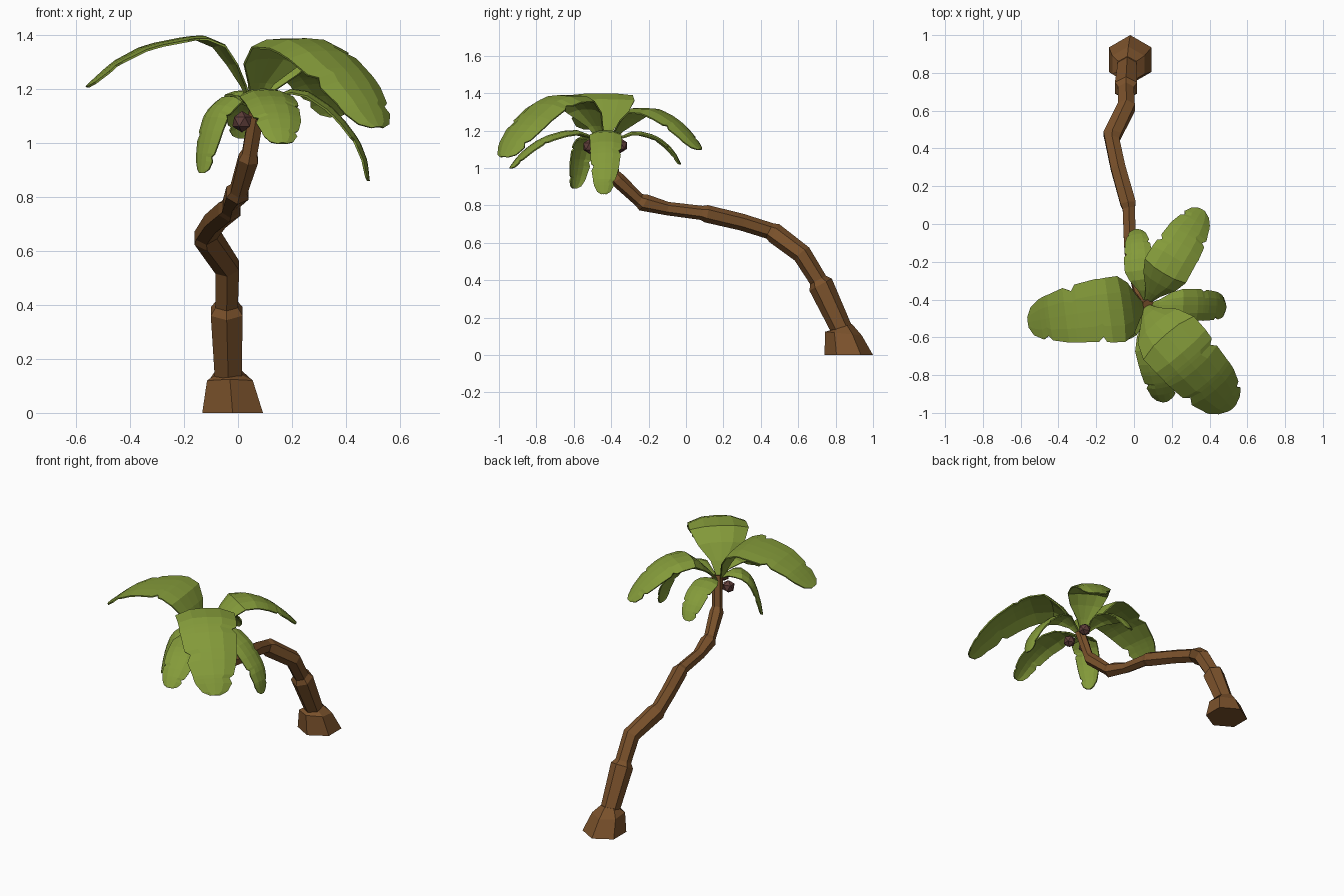
import bpy, bmesh, math
from mathutils import Vector

if "Cube" in bpy.data.objects:
    bpy.data.objects.remove(bpy.data.objects["Cube"])


def material(name, rgb):
    m = bpy.data.materials.new(name)
    m.diffuse_color = (*rgb, 1)
    m.use_nodes = True
    m.node_tree.nodes["Principled BSDF"].inputs["Base Color"].default_value = m.diffuse_color
    return m


BARK = material("bark brown", (0.20, 0.085, 0.025))
LEAF = material("leaf green", (0.23, 0.325, 0.042))
NUT = material("coconut brown", (0.115, 0.048, 0.042))


def finish(bm, name, mat):
    bmesh.ops.recalc_face_normals(bm, faces=bm.faces)
    me = bpy.data.meshes.new(name)
    bm.to_mesh(me)
    bm.free()
    me.materials.append(mat)
    ob = bpy.data.objects.new(name, me)
    bpy.context.collection.objects.link(ob)
    return ob


def tube(name, rings, mat, sides=6):
    """Six-sided tube through rings of (centre, axis, radius)."""
    bm = bmesh.new()
    loops = []
    for c, axis, r in rings:
        c, axis = Vector(c), Vector(axis).normalized()
        u = Vector((1, 0, 0))
        u = (u - axis * u.dot(axis)).normalized()
        v = axis.cross(u)
        angles = [math.tau * (i + 0.5) / sides for i in range(sides)]
        loops.append([bm.verts.new(c + r * (math.cos(a) * u + math.sin(a) * v)) for a in angles])
    for a, b in zip(loops, loops[1:]):
        for i in range(sides):
            j = (i + 1) % sides
            bm.faces.new((a[i], a[j], b[j], b[i]))
    bm.faces.new(loops[0][::-1])
    bm.faces.new(loops[-1])
    return finish(bm, name, mat)


# Flared root block
tube("trunk_base", [((-0.02, 0.87, 0), (0, 0, 1), 0.13),
                    ((-0.03, 0.842, 0.115), (0, 0.1, 1), 0.098),
                    ((-0.035, 0.835, 0.15), (0, -0.3, 1), 0.055)], BARK)

# Bent trunk: (x, y, z, radius below the joint, radius above the joint)
path = [(-0.035, 0.85, 0.10, 0.056, 0.056),
        (-0.042, 0.715, 0.385, 0.068, 0.048),
        (-0.04, 0.62, 0.54, 0.052, 0.052),
        (-0.115, 0.465, 0.655, 0.055, 0.045),
        (-0.085, 0.30, 0.71, 0.045, 0.045),
        (-0.03, 0.10, 0.757, 0.047, 0.038),
        (-0.022, -0.10, 0.783, 0.036, 0.036),
        (0.0, -0.235, 0.82, 0.048, 0.036),
        (0.04, -0.375, 0.95, 0.042, 0.032),
        (0.075, -0.43, 1.15, 0.033, 0.033)]
pts = [Vector(p[:3]) for p in path]
rings = []
for i, p in enumerate(path):
    axis = ((pts[min(i + 1, len(pts) - 1)] - pts[i]).normalized()
            + (pts[i] - pts[max(i - 1, 0)]).normalized()).normalized()
    if p[3] == p[4]:
        rings.append((pts[i], axis, p[3]))
    else:  # stepped joint
        rings.append((pts[i] - axis * 0.01, axis, p[3]))
        rings.append((pts[i] + axis * 0.018, axis, p[4]))
tube("trunk", rings, BARK)

# Leaf outline: (position along the rib, left width, right width), with torn notches
OUTLINE = [(0, .12, .12), (.12, .35, .35), (.24, .78, .78), (.36, 1, 1),
           (.50, 1, .97), (.55, .97, .95), (.57, .80, .96), (.61, .94, .94),
           (.70, .88, .88), (.72, .87, .70), (.76, .83, .83), (.85, .68, .70),
           (.87, .52, .68), (.90, .60, .62), (.96, .42, .42), (1, .16, .16)]


def sample(points, t):
    """Position and tangent on a smooth curve through the rib points."""
    n = len(points) - 1
    i = min(int(t * n), n - 1)
    f = t * n - i
    p1, p2 = points[i], points[i + 1]
    m1 = (p2 - points[max(i - 1, 0)]) / 2
    m2 = (points[min(i + 2, n)] - p1) / 2
    pos = (p1 * (2 * f**3 - 3 * f**2 + 1) + m1 * (f**3 - 2 * f**2 + f)
           + p2 * (3 * f**2 - 2 * f**3) + m2 * (f**3 - f**2))
    return pos, (p2 - p1).normalized()


def frond(name, rib, half, droop):
    rib = [Vector(p) for p in rib]
    out = rib[-1] - rib[0]
    side = Vector((-out.y, out.x, 0)).normalized()
    bm = bmesh.new()
    rows = []
    for t, left, right in OUTLINE:
        pos, tan = sample(rib, t)
        up = tan.cross(side).normalized()
        row = []
        for w, d in ((left, 1), (left * .5, .3), (0, 0), (-right * .5, .3), (-right, 1)):
            row.append(bm.verts.new(pos + side * w * half - up * droop * half * d * abs(w)))
        rows.append(row)
    for a, b in zip(rows, rows[1:]):
        for i in range(4):
            bm.faces.new((a[i], b[i], b[i + 1], a[i + 1]))
    ob = finish(bm, name, LEAF)
    mod = ob.modifiers.new("thickness", "SOLIDIFY")
    mod.thickness = 0.008
    mod.offset = 0


# Three large upper fronds
frond("frond_left", [(.05, -.44, 1.14), (0, -.445, 1.27), (-.08, -.45, 1.38), (-.20, -.46, 1.39),
                     (-.40, -.49, 1.335), (-.56, -.52, 1.21)], 0.175, 0.06)
frond("frond_front_right", [(.06, -.44, 1.14), (.10, -.51, 1.29), (.19, -.61, 1.395), (.32, -.76, 1.345),
                            (.45, -.90, 1.20), (.52, -.975, 1.06)], 0.175, 0.22)
frond("frond_back_right", [(.07, -.41, 1.14), (.12, -.33, 1.25), (.17, -.24, 1.325), (.25, -.11, 1.285),
                           (.31, -.01, 1.205), (.36, .075, 1.10)], 0.125, 0.22)
# Four smaller lower fronds
frond("frond_right", [(.08, -.43, 1.13), (.18, -.43, 1.195), (.28, -.43, 1.18), (.39, -.43, 1.085),
                      (.465, -.435, .97), (.485, -.44, .86)], 0.085, 0.2)
frond("frond_back", [(.06, -.40, 1.13), (.04, -.31, 1.185), (.025, -.23, 1.19), (.02, -.14, 1.155),
                     (.015, -.07, 1.09), (.01, -.03, 1.02)], 0.075, 0.2)
frond("frond_front", [(.07, -.45, 1.13), (.09, -.56, 1.195), (.11, -.68, 1.19), (.135, -.79, 1.145),
                      (.155, -.88, 1.075), (.165, -.94, 1.0)], 0.10, 0.25)
frond("frond_front_left", [(.06, -.45, 1.13), (.01, -.49, 1.17), (-.045, -.53, 1.165), (-.095, -.56, 1.10),
                           (-.125, -.58, .99), (-.135, -.595, .89)], 0.08, 0.25)

# Coconuts under the crown
for i, c in enumerate([(.09, -.515, 1.115), (.105, -.35, 1.12), (.015, -.46, 1.08)]):
    bpy.ops.mesh.primitive_ico_sphere_add(subdivisions=1, radius=0.04, location=c)
    ob = bpy.context.object
    ob.name = f"coconut_{i + 1}"
    ob.data.materials.append(NUT)
